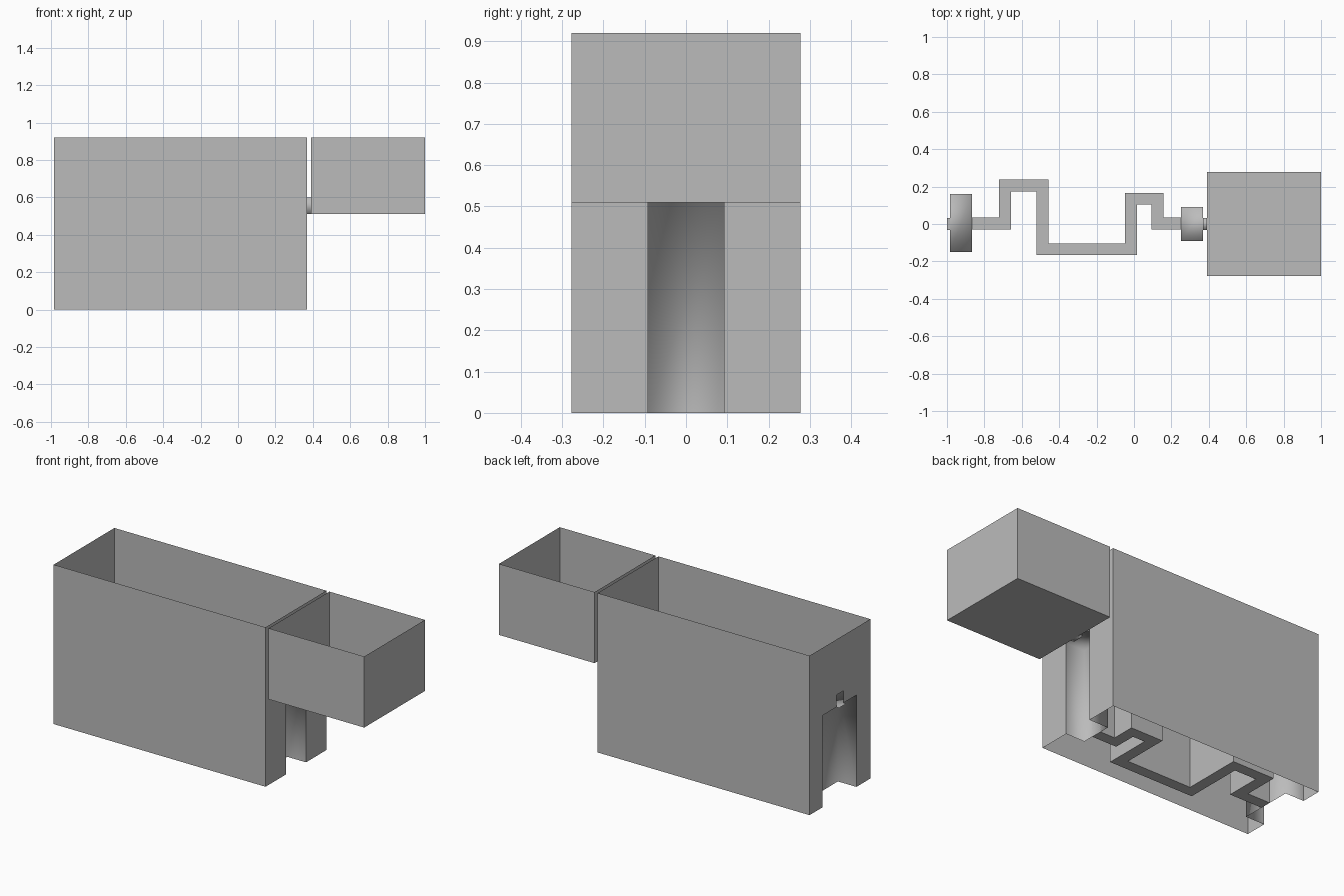
import bpy

if "Cube" in bpy.data.objects:
    bpy.data.objects.remove(bpy.data.objects["Cube"])

grey = bpy.data.materials.new("plain_grey")
grey.diffuse_color = (0.5, 0.5, 0.5, 1)
grey.use_nodes = True
grey.node_tree.nodes["Principled BSDF"].inputs["Base Color"].default_value = grey.diffuse_color

TOP, RIM, LEDGE, SLOT = 0.92, 0.6, 0.53, 0.032
HALF = 0.277


def make(name, verts, faces, smooth=False):
    me = bpy.data.meshes.new(name)
    me.from_pydata(verts, [], faces)
    me.materials.append(grey)
    me.update()
    for p in me.polygons:
        p.use_smooth = smooth
    ob = bpy.data.objects.new(name, me)
    bpy.context.collection.objects.link(ob)
    return ob


def box(name, x0, x1, y0, y1, z0, z1, skip="", smooth=False):
    """Thin-skinned box; skip lists the open sides (l r f k b t)."""
    v = [(x, y, z) for x in (x0, x1) for y in (y0, y1) for z in (z0, z1)]
    sides = {"l": (0, 1, 3, 2), "r": (4, 6, 7, 5), "f": (0, 4, 5, 1),
             "k": (2, 3, 7, 6), "b": (0, 2, 6, 4), "t": (1, 5, 7, 3)}
    return make(name, v, [f for k, f in sides.items() if k not in skip], smooth)


def end_wall(name, x, y0, y1, facing):
    """End panel with a tall notch and a small slot above it."""
    prof = [(-HALF, 0), (y0, 0), (y0, LEDGE), (-SLOT, LEDGE), (-SLOT, RIM),
            (SLOT, RIM), (SLOT, LEDGE), (y1, LEDGE), (y1, 0), (HALF, 0),
            (HALF, TOP), (-HALF, TOP)]
    if facing < 0:
        prof.reverse()
    make(name, [(x, y, z) for y, z in prof], [range(len(prof))])


# large housing: long side panels, open above and below
box("housing_sides", -0.983, 0.37, -HALF, HALF, 0, TOP, "lrbt")
end_wall("housing_left_end", -0.983, -0.15, 0.16, -1)
end_wall("housing_right_end", 0.37, -0.092, 0.092, 1)

# recesses set into both ends, open outward and downward
box("left_recess", -0.983, -0.865, -0.15, 0.16, 0, LEDGE, "lb", True)
box("right_recess", 0.25, 0.37, -0.092, 0.092, 0, LEDGE, "rb", True)

# lips at the slots
make("left_lip", [(-1, -SLOT, LEDGE), (-0.983, -SLOT, LEDGE),
                  (-0.983, SLOT, LEDGE), (-1, SLOT, LEDGE)], [(0, 1, 2, 3)])
box("right_lip", 0.37, 0.39, -SLOT, SLOT, 0.51, RIM, "lr", True)

# winding inner wall: offset a right-angled path to both sides
path = [(-0.865, 0.003), (-0.69, 0.003), (-0.69, 0.205), (-0.488, 0.205),
        (-0.488, -0.135), (-0.015, -0.135), (-0.015, 0.135), (0.125, 0.135),
        (0.125, 0.003), (0.25, 0.003)]


def normal(a, b):
    dx, dy = b[0] - a[0], b[1] - a[1]
    n = abs(dx) + abs(dy)
    return -dy / n, dx / n


left, right = [], []
for i, (x, y) in enumerate(path):
    ns = set()
    if i > 0:
        ns.add(normal(path[i - 1], path[i]))
    if i < len(path) - 1:
        ns.add(normal(path[i], path[i + 1]))
    ox, oy = (sum(n[k] for n in ns) * SLOT for k in (0, 1))
    left.append((x + ox, y + oy))
    right.append((x - ox, y - oy))
ring = right + left[::-1]
n = len(ring)
verts = [(x, y, z) for z in (0, LEDGE) for x, y in ring]
faces = [(i, (i + 1) % n, n + (i + 1) % n, n + i) for i in range(n)]
for i in range(len(path) - 1):
    a, b, c, d = i, i + 1, n - 2 - i, n - 1 - i
    faces += [(d, c, b, a), (n + a, n + b, n + c, n + d)]
make("winding_wall", verts, faces)

# small open tray beside the housing
box("tray", 0.39, 1.0, -HALF, HALF, 0.51, TOP, "lt")
make("tray_inner_end",
     [(0.39, y, z) for y, z in [(-HALF, 0.51), (-HALF, TOP), (HALF, TOP), (HALF, 0.51),
                                (SLOT, 0.51), (SLOT, RIM), (-SLOT, RIM), (-SLOT, 0.51)]],
     [range(8)])
